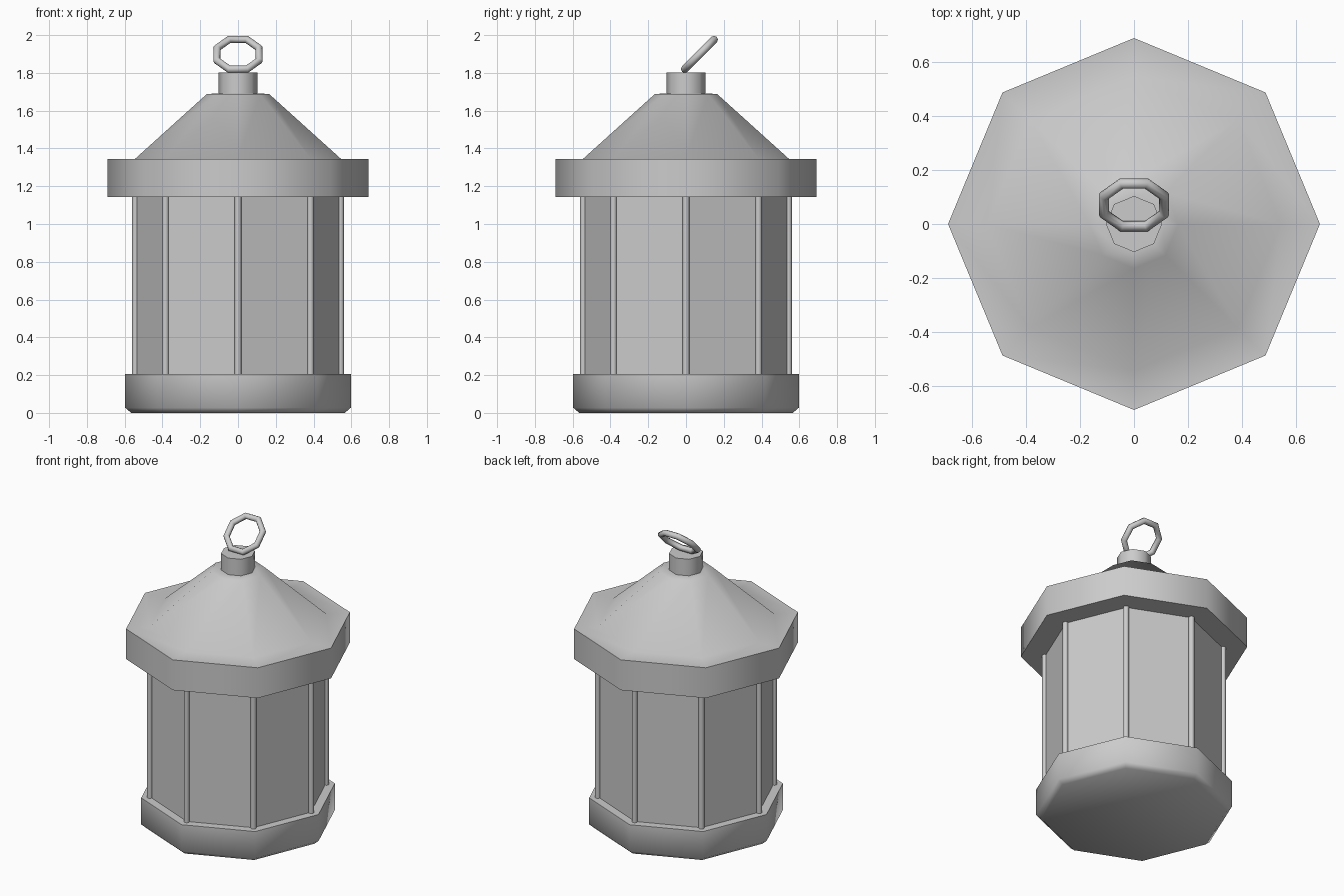
import bpy, bmesh, math

if "Cube" in bpy.data.objects:
    bpy.data.objects.remove(bpy.data.objects["Cube"])

SIDES = 8


def finish(name, smooth_deg):
    obj = bpy.context.object
    obj.name = name
    if smooth_deg:
        bpy.ops.object.shade_smooth_by_angle(angle=math.radians(smooth_deg))
    return obj


def lathe(name, profile, smooth_deg=0):
    """Octagonal solid from (radius, height) points, corners on the axes."""
    bm = bmesh.new()
    rings = []
    for r, z in profile:
        rings.append([bm.verts.new((r * math.cos(i * math.tau / SIDES),
                                    r * math.sin(i * math.tau / SIDES), z))
                      for i in range(SIDES)])
    for low, high in zip(rings, rings[1:]):
        for i in range(SIDES):
            j = (i + 1) % SIDES
            bm.faces.new((low[i], low[j], high[j], high[i]))
    bm.faces.new(rings[0][::-1])
    bm.faces.new(rings[-1])
    mesh = bpy.data.meshes.new(name)
    bm.to_mesh(mesh)
    bm.free()
    obj = bpy.data.objects.new(name, mesh)
    bpy.context.collection.objects.link(obj)
    bpy.ops.object.select_all(action='DESELECT')
    obj.select_set(True)
    bpy.context.view_layer.objects.active = obj
    return finish(name, smooth_deg)


# Base with chamfered underside
lathe("base", [(0.565, 0), (0.597, 0.027), (0.597, 0.205)], 50)

# Glass body, flat panels
lathe("glass_panels", [(0.54, 0.2), (0.54, 1.15)])

# Roof: overhanging rim, cone, collar and neck
lathe("roof", [(0.69, 1.142), (0.69, 1.345), (0.545, 1.345), (0.165, 1.688),
               (0.104, 1.692), (0.104, 1.803)], 50)

# Corner posts
for i in range(SIDES):
    a = i * math.tau / SIDES
    bpy.ops.mesh.primitive_cylinder_add(
        vertices=8, radius=0.018, depth=0.95,
        location=(0.543 * math.cos(a), 0.543 * math.sin(a), 0.673))
    finish(f"corner_post_{i + 1}", 50)

# Tilted hanging ring
bpy.ops.mesh.primitive_torus_add(major_segments=SIDES, minor_segments=8,
                                 major_radius=0.121, minor_radius=0.02)
ring = finish("hanging_ring", 0)
for v in ring.data.vertices:
    x, y = v.co.x, v.co.y
    c, s = math.cos(math.pi / 8), math.sin(math.pi / 8)
    v.co.x, v.co.y = c * x - s * y, s * x + c * y
ring.location = (0, 0.071, 1.898)
ring.rotation_euler = (math.radians(45), 0, 0)
bpy.ops.object.shade_smooth_by_angle(angle=math.radians(50))
